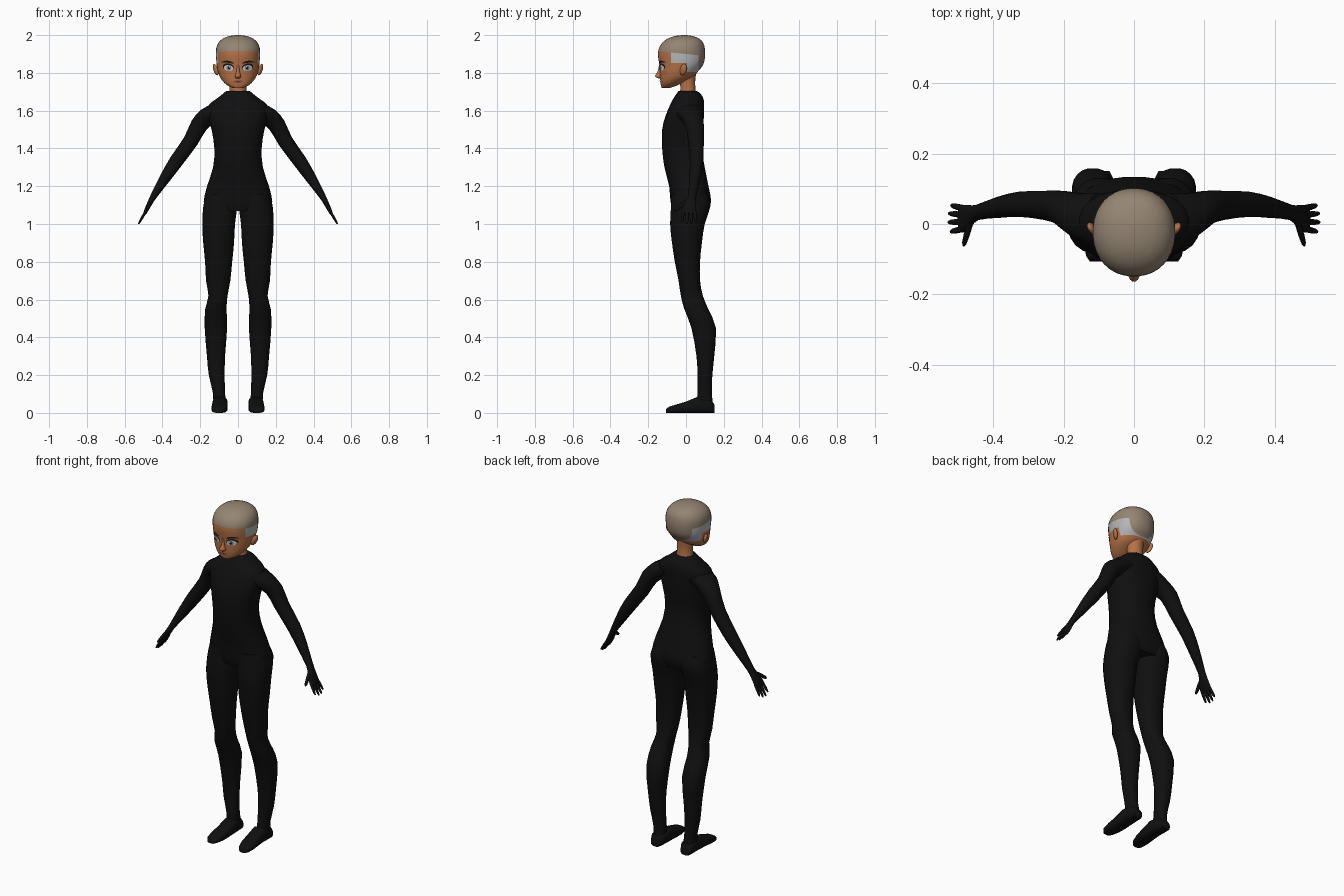
import bpy, bmesh, math
from mathutils import Vector
from mathutils.bvhtree import BVHTree

cube = bpy.data.objects.get("Cube")
if cube:
    bpy.data.objects.remove(cube)


def material(name, *rgb):
    mat = bpy.data.materials.new(name)
    mat.use_nodes = True
    mat.diffuse_color = (*rgb, 1)
    bsdf = mat.node_tree.nodes["Principled BSDF"]
    bsdf.inputs["Base Color"].default_value = (*rgb, 1)
    bsdf.inputs["Roughness"].default_value = 0.8
    return mat


SUIT = material("black suit", .005, .005, .005)
SKIN = material("skin", .47, .17, .065)
HAIR = material("beige hair", .30, .235, .17)
GREY = material("grey side hair", .46, .47, .48)
DARK = material("dark brow", .012, .009, .008)
WHITE = material("eye white", .6, .62, .63)
IRIS = material("grey blue iris", .16, .22, .26)
LIP = material("lips", .30, .085, .045)


def finish(name, bm, mats, mirror=False):
    """Turn a bmesh into a smooth object, optionally mirrored across x."""
    bmesh.ops.recalc_face_normals(bm, faces=bm.faces)
    mesh = bpy.data.meshes.new(name)
    bm.to_mesh(mesh)
    bm.free()
    for mat in mats:
        mesh.materials.append(mat)
    for poly in mesh.polygons:
        poly.use_smooth = True
    mesh.set_sharp_from_angle(angle=math.radians(55))
    obj = bpy.data.objects.new(name, mesh)
    bpy.context.scene.collection.objects.link(obj)
    if mirror:
        mod = obj.modifiers.new("mirror", "MIRROR")
        mod.use_mirror_merge = False
    return obj


def dense(rows, steps):
    """Add smooth in-between rows to a list of section rows."""
    out = []
    last = len(rows) - 1
    for i in range(last):
        a, b, c, d = (rows[min(max(i + k, 0), last)] for k in (-1, 0, 1, 2))
        for s in range(steps):
            t = s / steps
            out.append([q + t / 2 * (r - p + t * (2*p - 5*q + 4*r - w + t * (3*q - p - 3*r + w)))
                        for p, q, r, w in zip(a, b, c, d)])
    return out + [list(rows[-1])]


def loft(rings, sides=20, power=1.0):
    """Skin closed sections given as (centre, half axis u, half axis v)."""
    bm = bmesh.new()
    loops = []
    for centre, u, v in rings:
        loop = []
        for k in range(sides):
            ang = math.tau * (k + .5) / sides
            c, s = math.cos(ang), math.sin(ang)
            loop.append(bm.verts.new(Vector(centre)
                                     + Vector(u) * math.copysign(abs(c) ** power, c)
                                     + Vector(v) * math.copysign(abs(s) ** power, s)))
        loops.append(loop)
    for lo, hi in zip(loops, loops[1:]):
        for k in range(sides):
            n = (k + 1) % sides
            bm.faces.new((lo[k], lo[n], hi[n], hi[k]))
    bm.faces.new(loops[0])
    bm.faces.new(loops[-1])
    return bm


def level(z, x0, x1, y0, y1):
    """Horizontal section filling the given x and y range."""
    return (((x0 + x1) / 2, (y0 + y1) / 2, z), ((x1 - x0) / 2, 0, 0), (0, (y1 - y0) / 2, 0))


def stack(rows):
    """Sections of a part symmetric in x: z, half width, front, back."""
    return [level(z, -w, w, f, b) for z, w, f, b in rows]


# Torso
torso = [(1.705, .062, -.04, .055), (1.69, .08, -.05, .078), (1.66, .118, -.07, .094),
         (1.63, .155, -.085, .097), (1.57, .158, -.11, .095), (1.5, .141, -.127, .093),
         (1.4, .126, -.127, .085), (1.3, .133, -.115, .1), (1.2, .165, -.09, .12),
         (1.12, .183, -.083, .134), (1.07, .17, -.07, .118)]
finish("torso", loft(stack(dense(torso, 2)), 24, .88), [SUIT])

# Legs: z, inner, outer, front, back
leg = [(1.16, .005, .165, -.08, .115), (1.1, .002, .184, -.08, .132), (1, .015, .19, -.085, .1),
       (.9, .02, .185, -.075, .085), (.8, .03, .175, -.06, .075), (.7, .04, .17, -.04, .075),
       (.62, .055, .157, -.028, .09), (.55, .06, .174, -.01, .118), (.45, .057, .177, .028, .159),
       (.3, .068, .165, .055, .15), (.2, .07, .155, .06, .14), (.1, .068, .132, .06, .137),
       (.03, .06, .133, .055, .147)]
finish("legs", loft([level(*row) for row in dense(leg, 2)], 20, .9), [SUIT], True)

# Feet, running heel to toe: y, centre x, half width, height
foot = [(.15, .097, .028, .045), (.13, .097, .038, .07), (.06, .095, .041, .085),
        (0, .096, .042, .06), (-.05, .099, .042, .045), (-.09, .103, .034, .033),
        (-.106, .104, .022, .02)]
finish("feet", loft([((x, y, h / 2), (w, 0, 0), (0, 0, h / 2)) for y, x, w, h in foot], 16, .65),
       [SUIT], True)

# Arms and palms: x, y, z, thickness, depth
ACROSS = Vector((.85, 0, .52))
arm = [(.09, .015, 1.605, .06, .075), (.15, .02, 1.575, .056, .068), (.205, .045, 1.525, .047, .05),
       (.25, .053, 1.44, .041, .042), (.325, .056, 1.335, .038, .036), (.385, .047, 1.245, .03, .03),
       (.445, .033, 1.15, .018, .022), (.466, .022, 1.112, .014, .032),
       (.486, .015, 1.072, .011, .04), (.494, .015, 1.055, .008, .037)]
finish("arms", loft([((x, y, z), ACROSS * r, (0, d, 0)) for x, y, z, r, d in dense(arm, 2)], 16),
       [SUIT], True)


def finger(name, start, end, radius):
    """Tapered finger with a rounded tip."""
    start, end = Vector(start), Vector(end)
    along = (end - start).normalized()
    side = along.cross(ACROSS).normalized()
    flat = side.cross(along)
    rings = [(start.lerp(end, t), flat * radius * s * .8, side * radius * s)
             for t, s in ((0, 1), (.5, .95), (.85, .75), (1, .35))]
    finish(name, loft(rings, 8), [SUIT], True)


for label, root, tip, drop in (("little", .045, .053, 1.015), ("ring", .026, .03, 1.002),
                               ("middle", .006, .005, 1), ("index", -.014, -.022, 1.012)):
    finger(label + "_fingers", (.486, root, 1.07), (.527 - (drop - 1) / 2, tip, drop), .0095)
finger("thumbs", (.466, 0, 1.115), (.484, -.062, 1.07), .011)

# Neck
neck = [(1.68, .05, -.035, .056), (1.72, .045, -.03, .05), (1.77, .046, -.035, .05),
        (1.83, .055, -.04, .06)]
finish("neck", loft(stack(dense(neck, 2)), 20), [SKIN])

# Head, with the hair edges cut in and coloured by region
skull = [(1.72, .028, -.128, -.085), (1.734, .057, -.133, -.045), (1.755, .08, -.136, -.005),
         (1.78, .097, -.138, .04), (1.81, .107, -.139, .066), (1.84, .113, -.141, .09),
         (1.87, .116, -.146, .099), (1.9, .117, -.149, .102), (1.93, .116, -.144, .1),
         (1.96, .104, -.126, .091), (1.982, .08, -.096, .07), (1.995, .048, -.06, .036),
         (2, .012, -.02, 0)]
head = loft(stack(dense(skull, 2)), 36, .93)
surface = BVHTree.FromBMesh(head)
HAIRLINE, SLOPE, FRONT, BACK, BURN, NAPE = 1.9, .1, -.08, .065, 1.853, 1.805
for point, normal in (((0, 0, HAIRLINE), (0, SLOPE, 1)), ((0, FRONT, 0), (0, 1, 0)),
                      ((0, .005, 0), (0, 1, 0)), ((0, BACK, 0), (0, 1, 0)),
                      ((0, 0, BURN), (0, 0, 1)), ((0, 0, NAPE), (0, 0, 1))):
    bmesh.ops.bisect_plane(head, geom=head.verts[:] + head.edges[:] + head.faces[:],
                           plane_co=point, plane_no=normal)
for face in head.faces:
    c = face.calc_center_median()
    if c.z > HAIRLINE - SLOPE * c.y or (c.y > BACK and c.z > NAPE):
        face.material_index = 1
    elif c.y > FRONT and c.z > (BURN if c.y < .005 else NAPE):
        face.material_index = 2
finish("head", head, [SKIN, HAIR, GREY])

# Ears
ear = bmesh.new()
bmesh.ops.create_uvsphere(ear, u_segments=14, v_segments=10, radius=1)
for v in ear.verts:
    x, y, z = v.co
    v.co = (.118 + .012 * x + .008 * z + .006 * y, -.014 + .018 * y + .004 * z, 1.817 + .03 * z)
finish("ears", ear, [SKIN], True)

# Nose
nose = [(1.845, .007, -.143, -.12), (1.81, .009, -.15, -.12), (1.79, .014, -.162, -.12),
        (1.78, .017, -.163, -.12), (1.77, .011, -.147, -.12)]
finish("nose", loft(stack(dense(nose, 2)), 12), [SKIN])


def plate(name, mat, x, z, w, h, lift, tilt=0, arch=0, mirror=True):
    """Thin oval patch laid on the face, with optional tilt and arch."""
    bm = bmesh.new()
    sides = 20

    def place(r, ang):
        u, v = r * math.cos(ang), r * math.sin(ang)
        px, pz = x + w * u, z + h * v + tilt * u - arch * u * u
        hit = surface.ray_cast(Vector((px, -1, pz)), Vector((0, 1, 0)))[0]
        return bm.verts.new((px, hit.y - lift, pz))

    rings = [[place(r, math.tau * k / sides) for k in range(sides)] for r in (.25, .6, 1)]
    bm.faces.new(rings[0])
    for a, b in zip(rings, rings[1:]):
        for k in range(sides):
            n = (k + 1) % sides
            bm.faces.new((a[k], a[n], b[n], b[k]))
    for face in bm.faces:
        face.normal_update()
        if face.normal.y > 0:
            face.normal_flip()
    finish(name, bm, [mat], mirror)


# Eyes, brows and mouth
plate("lashes", DARK, .051, 1.831, .03, .019, .0015, .003)
plate("eye_whites", WHITE, .05, 1.826, .025, .0155, .003, .002)
plate("irises", IRIS, .048, 1.826, .0125, .0145, .0045)
plate("pupils", DARK, .048, 1.826, .006, .008, .006)
plate("eye_glints", WHITE, .044, 1.832, .003, .0035, .007)
plate("brows", DARK, .054, 1.859, .033, .0055, .003, .003, .006)
plate("lips", LIP, 0, 1.753, .027, .007, .003, 0, -.002, False)
plate("mouth_line", DARK, 0, 1.7535, .024, .001, .0045, 0, -.002, False)
